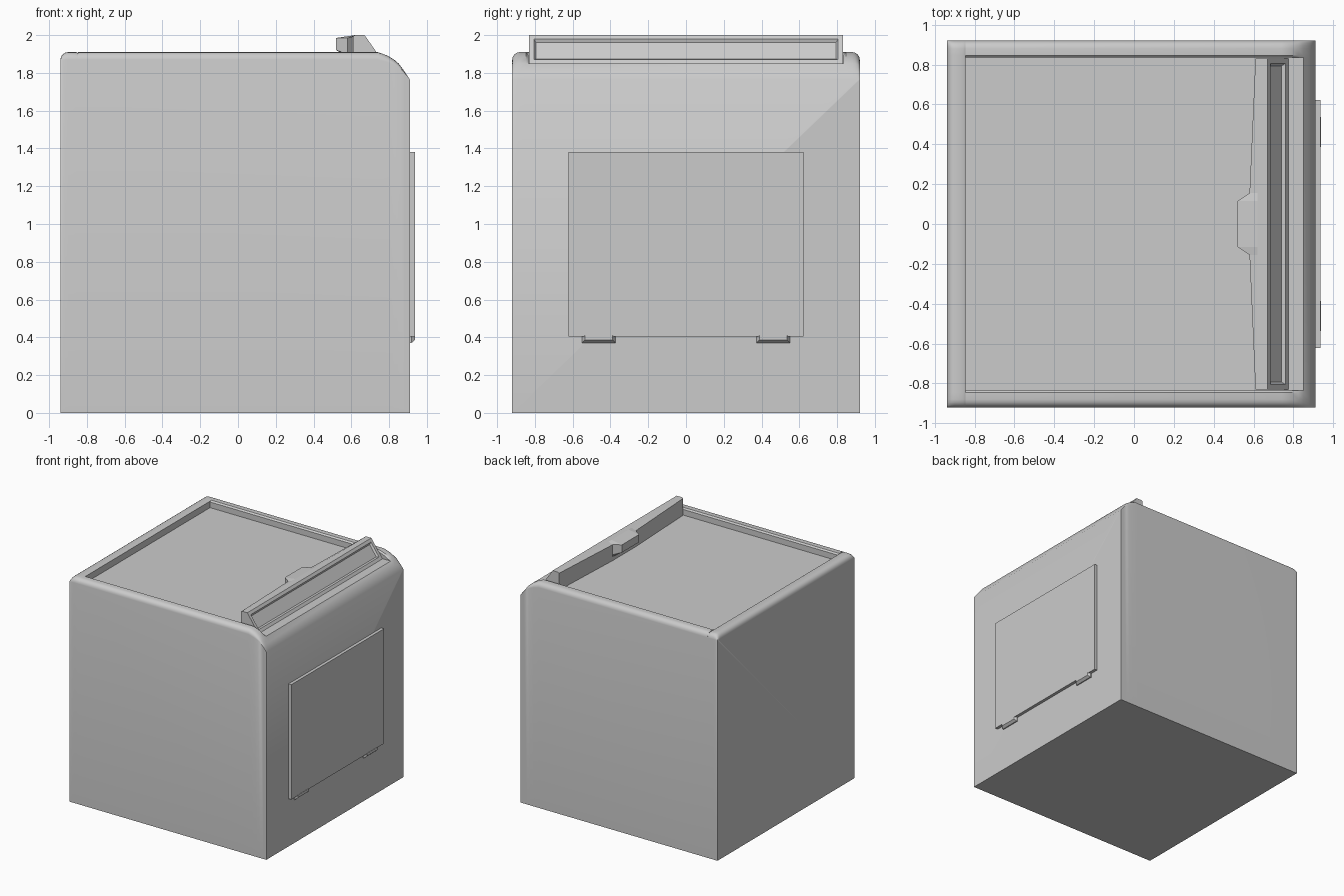
import bpy, bmesh, math

if "Cube" in bpy.data.objects:
    bpy.data.objects.remove(bpy.data.objects["Cube"])


def make_object(name, bm, smooth_angle=None):
    bmesh.ops.remove_doubles(bm, verts=bm.verts, dist=1e-5)
    bmesh.ops.recalc_face_normals(bm, faces=bm.faces)
    mesh = bpy.data.meshes.new(name)
    bm.to_mesh(mesh)
    bm.free()
    obj = bpy.data.objects.new(name, mesh)
    bpy.context.collection.objects.link(obj)
    if smooth_angle:
        bpy.ops.object.select_all(action='DESELECT')
        obj.select_set(True)
        bpy.context.view_layer.objects.active = obj
        bpy.ops.object.shade_smooth_by_angle(angle=math.radians(smooth_angle))
    return obj


def loft(sections):
    """Skin a list of closed, equally long point loops and cap both ends."""
    bm = bmesh.new()
    rings = [[bm.verts.new(p) for p in s] for s in sections]
    n = len(rings[0])
    for a, b in zip(rings, rings[1:]):
        for i in range(n):
            j = (i + 1) % n
            bm.faces.new((a[i], a[j], b[j], b[i]))
    bm.faces.new(rings[0])
    bm.faces.new(rings[-1])
    return bm


# Cabinet: cross-sections along x with rounded shoulders and a sunken top
HALF, INNER, FLOOR = 0.92, 0.835, 1.85


def cabinet_section(x, top, radius, recessed):
    floor = min(FLOOR, top) if recessed else top
    half = [(HALF, 0), (HALF, top - radius)]
    for k in range(1, 5):
        a = math.radians(22.5 * k)
        half.append((HALF - 0.04 * (1 - math.cos(a)),
                     top - radius * (1 - math.sin(a))))
    half += [(INNER + 0.012, top), (INNER, max(top - 0.012, floor)), (INNER, floor)]
    loop = half + [(-y, z) for y, z in reversed(half)]
    return [(x, y, z) for y, z in loop]


stations = [(-0.94, 1.87, 0.0, False)]
for k in range(1, 5):
    a = math.radians(22.5 * k)
    r = 0.04 * math.sin(a)
    stations.append((-0.94 + 0.04 * (1 - math.cos(a)), 1.87 + r, r, False))
stations += [(-0.857, 1.91, 0.04, False), (-0.847, 1.905, 0.035, False),
             (-0.847, 1.91, 0.04, True),
             (0.74, 1.91, 0.04, True), (0.79, 1.892, 0.035, True),
             (0.825, 1.871, 0.027, True), (0.85, 1.85, 0.018, True),
             (0.88, 1.81, 0.008, True), (0.91, 1.765, 0.0, True)]
make_object("cabinet", loft([cabinet_section(*s) for s in stations]), 40)


# Control panel: cross-sections along y, widening into a tab at the middle
def panel_section(y, wall, back, ztop):
    loop = [(wall, 1.85), (wall, 1.885), (back, 1.92 if back < wall else 1.90),
            (back, ztop), (0.62, 2.0), (0.67, 2.0), (0.775, 1.85)]
    return [(x, y, z) for x, z in loop]


half_panel = [(0.832, 0.61, 0.61, 1.993), (0.155, 0.58, 0.58, 1.985),
              (0.115, 0.58, 0.52, 1.985)]
panel = half_panel + [(-y, w, b, z) for y, w, b, z in reversed(half_panel)]
bm = loft([panel_section(*p) for p in panel])
bmesh.ops.recalc_face_normals(bm, faces=bm.faces)
bm.normal_update()
face = [f for f in bm.faces if f.normal.x > 0.5 and f.normal.z > 0.3]
bmesh.ops.inset_region(bm, faces=face, thickness=0.026, depth=0, use_even_offset=True)
bmesh.ops.inset_region(bm, faces=face, thickness=0.012, depth=-0.014, use_even_offset=True)
make_object("control_panel", bm)


# Door slab on the front
def rect(x, y0, y1, z0, z1):
    return [(x, y0, z0), (x, y1, z0), (x, y1, z1), (x, y0, z1)]


make_object("door", loft([rect(0.905, -0.622, 0.622, 0.405, 1.38),
                          rect(0.936, -0.622, 0.622, 0.405, 1.38)]))

# Two tapered hinges under the door
for side, label in ((-1, "left"), (1, "right")):
    c = side * 0.462
    make_object("hinge_" + label,
                loft([rect(0.905, c - 0.088, c + 0.088, 0.37, 0.41),
                      rect(0.918, c - 0.088, c + 0.088, 0.37, 0.41),
                      rect(0.938, c - 0.074, c + 0.074, 0.387, 0.41)]))
